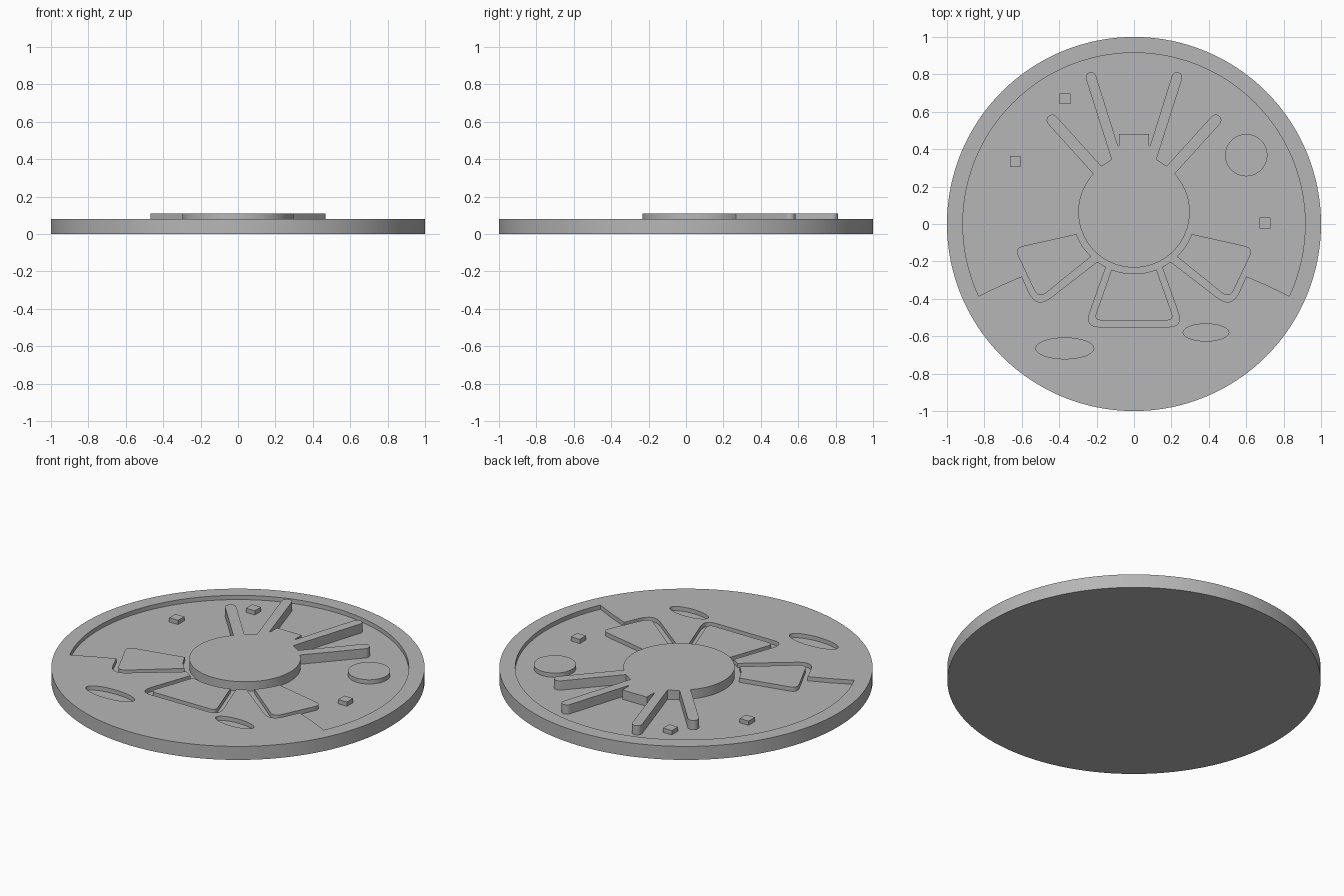
import bpy, bmesh
from math import sin, cos, pi, atan2, radians
from mathutils import Vector

if "Cube" in bpy.data.objects:
    bpy.data.objects.remove(bpy.data.objects["Cube"])

TOP, FLOOR, BED, CROWN = 0.08, 0.055, 0.05, 0.11
HUB = (0, 0.065)
HUB_R, MOAT_R = 0.298, 0.331

grey = bpy.data.materials.new("plain grey")
grey.use_nodes = True
grey.diffuse_color = (0.47, 0.47, 0.47, 1)
grey.node_tree.nodes["Principled BSDF"].inputs["Base Color"].default_value = grey.diffuse_color


def arc(centre, rx, start, end, steps, ry=None):
    """Points along a circular or elliptical arc, angles in radians."""
    angles = [start + (end - start) * i / steps for i in range(steps + 1)]
    return [(centre[0] + rx * cos(a), centre[1] + (ry or rx) * sin(a)) for a in angles]


def ellipse(centre, rx, ry=None, steps=64):
    return arc(centre, rx, 0, 2 * pi, steps, ry)[:-1]


def hub_arc(p, q):
    """Arc of the moat around the hub, between the bearings of two points."""
    a, b = (atan2(y - HUB[1], x - HUB[0]) for x, y in (p, q))
    return arc(HUB, MOAT_R, a, b, 12)


def rounded(before, corner, after, trim):
    """Round a corner, starting and ending at a distance from it."""
    c = Vector(corner)
    a = c + (Vector(before) - c).normalized() * trim
    b = c + (Vector(after) - c).normalized() * trim
    ts = [i / 8 for i in range(9)]
    return [tuple(a * (1 - t) ** 2 + c * 2 * t * (1 - t) + b * t * t) for t in ts]


def finger_tip(centre, radius, bearing):
    a = radians(bearing)
    return arc(centre, radius, a - pi / 2, a + pi / 2, 12)


def mirrored(half):
    return half + [(-x, y) for x, y in reversed(half)]


def prism(name, outline, low, high):
    """Extrude a flat outline between two heights."""
    bm = bmesh.new()
    face = bm.faces.new([bm.verts.new((x, y, low)) for x, y in outline])
    bmesh.ops.remove_doubles(bm, verts=bm.verts[:], dist=0.0005)
    up = bmesh.ops.extrude_face_region(bm, geom=bm.faces[:], use_keep_orig=True)["geom"]
    for v in up:
        if isinstance(v, bmesh.types.BMVert):
            v.co.z = high
    bmesh.ops.recalc_face_normals(bm, faces=bm.faces[:])
    mesh = bpy.data.meshes.new(name)
    bm.to_mesh(mesh)
    bm.free()
    mesh.materials.append(grey)
    obj = bpy.data.objects.new(name, mesh)
    bpy.context.collection.objects.link(obj)
    return obj


def smooth(obj):
    obj.data.shade_smooth()
    obj.data.set_sharp_from_angle(angle=radians(30))


# Base disc
base = prism("base_disc", ellipse((0, 0), 1, steps=128), 0, TOP)

# Sunken field: large arc above, narrow moats around the three lower pads
low_corner, side_corner = (0.263, -0.55), (0.5225, -0.454)
moat_a, moat_b, shore = (0.155, -0.24), (0.195, -0.2), (0.6, -0.28)
field = [(0, -0.55)]
field += rounded((0, -0.55), low_corner, moat_a, 0.08)
field += hub_arc(moat_a, moat_b)
field += rounded(moat_b, side_corner, shore, 0.1)
field += [shore, (0.71, -0.327)]
field += arc((0, 0), 0.915, atan2(-0.385, 0.83), pi / 2, 56)

# Cut the field and two oval craters out of the disc
cutters = [
    prism("field_cutter", mirrored(field), FLOOR, 0.2),
    prism("large_crater_cutter", ellipse((-0.37, -0.665), 0.155, 0.056), FLOOR, 0.2),
    prism("small_crater_cutter", ellipse((0.385, -0.58), 0.122, 0.046), FLOOR, 0.2),
]
for cutter in cutters:
    mod = base.modifiers.new(cutter.name, "BOOLEAN")
    mod.operation, mod.solver, mod.object = "DIFFERENCE", "EXACT", cutter
    cutter.hide_render = True
graph = bpy.context.evaluated_depsgraph_get()
carved = bpy.data.meshes.new_from_object(base.evaluated_get(graph))
base.modifiers.clear()
base.data = carved
for cutter in cutters:
    bpy.data.objects.remove(cutter)
smooth(base)

# Raised hub with four fingers and a square tab
crown = arc(HUB, HUB_R, -pi / 2, radians(43), 40)
crown += finger_tip((0.437, 0.555), 0.03, 48)
crown += [(0.175, 0.31), (0.12, 0.345)]
crown += finger_tip((0.23, 0.784), 0.028, 72)
crown += [(0.085, 0.415), (0.08, 0.42), (0.08, 0.48)]
smooth(prism("hub_with_fingers", mirrored(crown), BED, CROWN))

# Lower pad
inner = (0.12, -0.243)
pad = hub_arc((0, -0.266), inner) + rounded(inner, (0.2156, -0.515), (0, -0.515), 0.04)
smooth(prism("lower_pad", mirrored(pad), BED, TOP))

# Side pads
a, b, c, d = (0.23, -0.175), (0.511, -0.401), (0.64, -0.128), (0.31, -0.055)
side = rounded(a, b, c, 0.055) + rounded(b, c, d, 0.05) + hub_arc(d, a)
for name, sign in (("left_pad", 1), ("right_pad", -1)):
    smooth(prism(name, [(sign * x, y) for x, y in side], BED, TOP))

# Round button and small square studs on the field
smooth(prism("round_button", ellipse((0.6, 0.368), 0.113), BED, TOP))
for i, (x, y) in enumerate([(-0.368, 0.67), (-0.635, 0.335), (0.7, 0.005)]):
    h = 0.029
    corners = [(x - h, y - h), (x + h, y - h), (x + h, y + h), (x - h, y + h)]
    prism(f"square_stud_{i + 1}", corners, BED, TOP)
